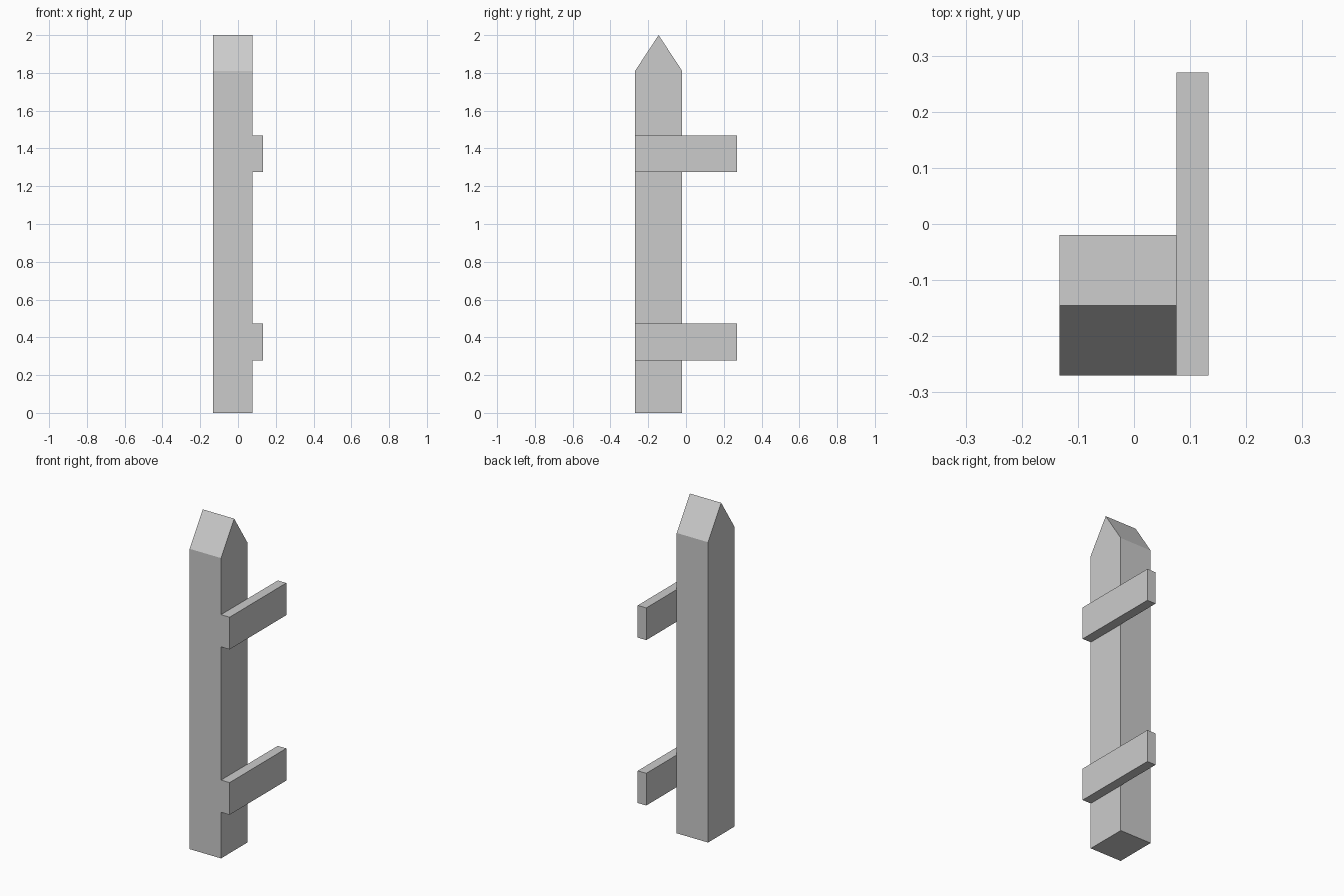
import bpy, bmesh

if "Cube" in bpy.data.objects:
    bpy.data.objects.remove(bpy.data.objects["Cube"])

X0, X1, X2 = -0.133, 0.076, 0.133   # post left, post/rail joint, rail outer face
Y0, Y1 = -0.27, 0.27                # front and back extents
POST_BACK = -0.02


def extrude_profile(name, profile, x_start, x_end):
    """Prism from a (y, z) outline, extruded along x."""
    bm = bmesh.new()
    face = bm.faces.new([bm.verts.new((x_start, y, z)) for y, z in profile])
    ext = bmesh.ops.extrude_face_region(bm, geom=[face])
    moved = [v for v in ext["geom"] if isinstance(v, bmesh.types.BMVert)]
    bmesh.ops.translate(bm, verts=moved, vec=(x_end - x_start, 0, 0))
    bmesh.ops.recalc_face_normals(bm, faces=bm.faces)
    mesh = bpy.data.meshes.new(name)
    bm.to_mesh(mesh)
    bm.free()
    obj = bpy.data.objects.new(name, mesh)
    bpy.context.collection.objects.link(obj)
    return obj


# Pointed post
ridge = (Y0 + POST_BACK) / 2
extrude_profile("post", [(Y0, 0), (POST_BACK, 0), (POST_BACK, 1.81),
                         (ridge, 2.0), (Y0, 1.81)], X0, X1)

# Two rails fixed to the side of the post
for name, z0, z1 in (("lower_rail", 0.278, 0.472), ("upper_rail", 1.275, 1.469)):
    extrude_profile(name, [(Y0, z0), (Y1, z0), (Y1, z1), (Y0, z1)], X1, X2)
